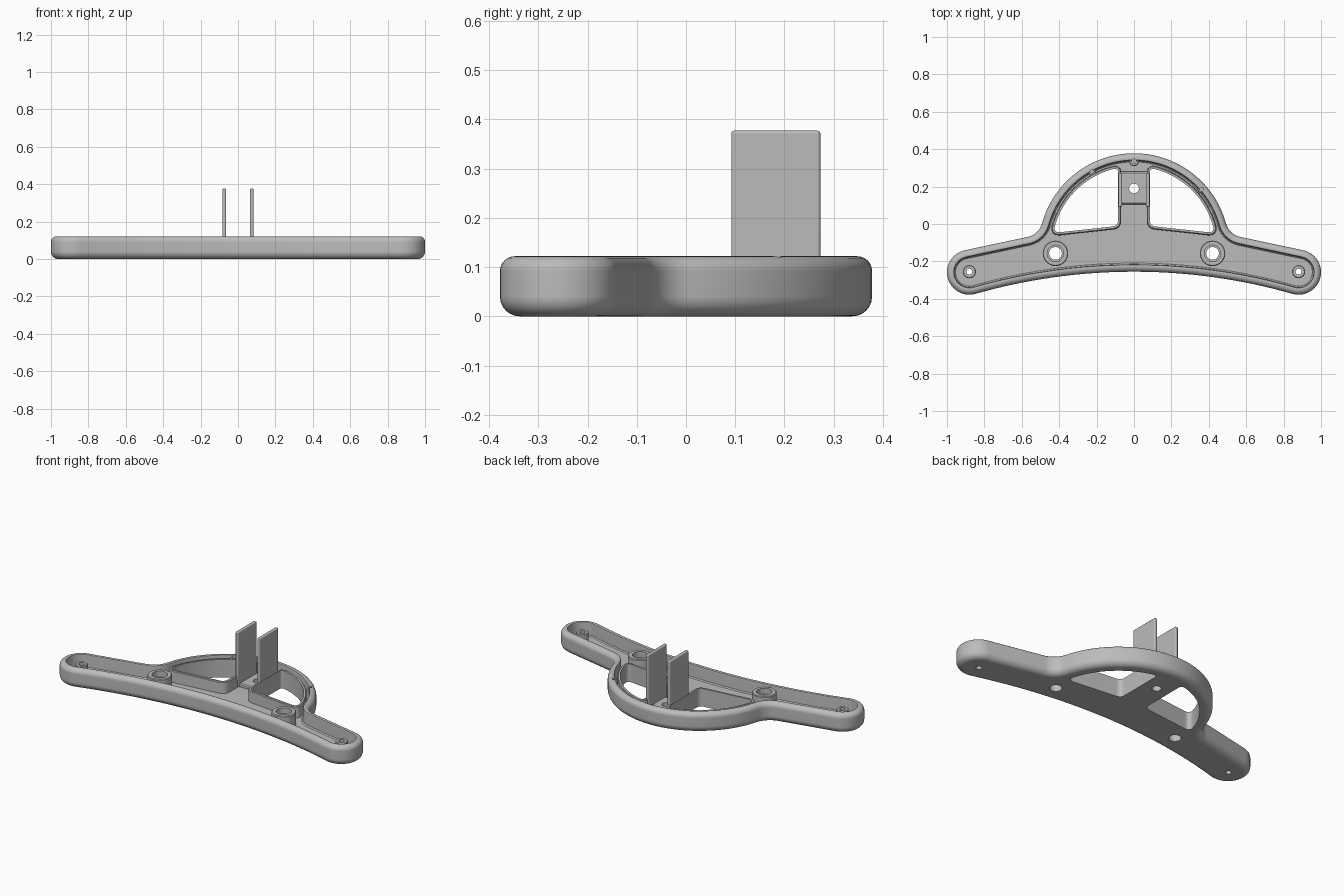
import bpy, bmesh
from math import sin, cos, radians
from mathutils import Vector

if "Cube" in bpy.data.objects:
    bpy.data.objects.remove(bpy.data.objects["Cube"])

grey = bpy.data.materials.new("satin_grey")
grey.use_nodes = True
grey.diffuse_color = (0.5, 0.5, 0.5, 1)
grey.node_tree.nodes["Principled BSDF"].inputs["Base Color"].default_value = (0.5, 0.5, 0.5, 1)

RING_Y = -0.132
FLOOR = 0.04
TOP = 0.122


def arc(cx, cy, r, a0, a1, n):
    angles = [radians(a0 + (a1 - a0) * i / n) for i in range(n + 1)]
    return [Vector((cx + r * cos(a), cy + r * sin(a))) for a in angles]


def corner(p0, c, p1, n=6):
    """Rounded corner as a quadratic curve."""
    ts = [i / n for i in range(n + 1)]
    return [p0 * (1 - t) ** 2 + c * 2 * t * (1 - t) + p1 * t * t for t in ts]


def clean(pts):
    return [p for i, p in enumerate(pts) if (p - pts[i - 1]).length > 0.002]


def inset(pts, d):
    """Move a counter-clockwise loop inward by d."""
    out = []
    for i, p in enumerate(pts):
        a = (p - pts[i - 1]).normalized()
        b = (pts[(i + 1) % len(pts)] - p).normalized()
        na, nb = Vector((-a.y, a.x)), Vector((-b.y, b.x))
        out.append(p + (na + nb) * d / (1 + na.dot(nb)))
    return out


def loft(name, pts, profile):
    """Closed solid from a loop carried through (inset, height) steps."""
    bm = bmesh.new()
    rings = [[bm.verts.new((p.x, p.y, z)) for p in inset(pts, d)] for d, z in profile]
    n = len(pts)
    for lo, hi in zip(rings, rings[1:]):
        for i in range(n):
            j = (i + 1) % n
            bm.faces.new((lo[i], lo[j], hi[j], hi[i]))
    bm.faces.new(rings[0][::-1])
    bm.faces.new(rings[-1])
    bmesh.ops.recalc_face_normals(bm, faces=bm.faces)
    mesh = bpy.data.meshes.new(name)
    bm.to_mesh(mesh)
    bm.free()
    mesh.materials.append(grey)
    obj = bpy.data.objects.new(name, mesh)
    bpy.context.collection.objects.link(obj)
    return obj


def cylinder(x, y, r, z0, z1, soft=0.0):
    steps = [(0, z0), (0, z1 - soft), (soft, z1)] if soft else [(0, z0), (0, z1)]
    return loft("boss", arc(x, y, r, 0, 360, 32)[:-1], steps)


def activate(obj):
    bpy.ops.object.select_all(action='DESELECT')
    obj.select_set(True)
    bpy.context.view_layer.objects.active = obj


def combine(target, tool, operation):
    mod = target.modifiers.new("combine", 'BOOLEAN')
    mod.operation, mod.solver, mod.object = operation, 'EXACT', tool
    activate(target)
    bpy.ops.object.modifier_apply(modifier=mod.name)
    bpy.data.objects.remove(tool)


def smooth(obj):
    activate(obj)
    bpy.ops.object.shade_smooth_by_angle(angle=radians(35))
    mod = obj.modifiers.new("even_normals", 'WEIGHTED_NORMAL')
    mod.keep_sharp = True


# Outline: curved front, round ends, flared shoulders, arched back
half = arc(0, -3.344, 3.089, 90, 74.08, 16)
half += arc(0.88, -0.258, 0.12, -105.92, 78, 24)
half += arc(0.5885, 0.0289, 0.1, 258, 195.29, 10)
half += arc(0, RING_Y, 0.51, 15.29, 90, 28)
half = clean(half)
half[0].x = half[-1].x = 0
outline = half + [Vector((-p.x, p.y)) for p in half[-2:0:-1]]

# Tray: rounded outer wall, rim, inner wall and floor in one section
r_low, r_top = 0.04, 0.03
section = [(r_low - r_low * sin(a), r_low - r_low * cos(a))
           for a in [radians(15 * i) for i in range(7)]]
section += [(r_top - r_top * cos(a), TOP - r_top + r_top * sin(a))
            for a in [radians(15 * i) for i in range(7)]]
section += [(0.036, TOP - 0.002), (0.038, TOP - 0.008), (0.04, FLOOR + 0.006), (0.046, FLOOR)]
tray = loft("tray", outline, section)

# Two windows beside the stem, each with a thin raised wall
bow = arc(0, RING_Y, 0.44, 16, 75.5, 24)
low_in, low_out = Vector((0.085, -0.01)), Vector((0.432, -0.048))
top_in = Vector((0.085, 0.3))
along = (low_out - low_in).normalized()
window = corner(low_in + Vector((0, 0.03)), low_in, low_in + along * 0.03)
window += corner(low_out - along * 0.04, low_out, bow[0])
window += bow[1:-1]
window += corner(bow[-1], top_in, top_in - Vector((0, 0.026)))
window = clean(window)
windows = [window, [Vector((-p.x, p.y)) for p in reversed(window)]]
for w in windows:
    combine(tray, loft("window_wall", w, [(-0.017, 0.02), (-0.015, 0.106), (-0.011, 0.11)]), 'UNION')
for w in windows:
    combine(tray, loft("window_cutter", w, [(0, -0.1), (0, 0.2)]), 'DIFFERENCE')

# Raised seat on the stem between the upright plates
seat = [Vector(p) for p in ((-0.075, 0.105), (0.075, 0.105), (0.075, 0.28), (-0.075, 0.28))]
combine(tray, loft("stem_seat", seat, [(0, 0.02), (0, 0.054), (0.006, 0.06)]), 'UNION')

# Screw bosses: x, y, outer radius, bore radius, top height, bore start
bosses = [(0, 0.335, 0.026, 0.012, 0.108, 0.06),
          (-0.225, 0.28, 0.021, 0.01, 0.108, 0.06),
          (0.36, 0.185, 0.021, 0.01, 0.108, 0.06)]
for s in (-1, 1):
    bosses.append((s * 0.42, -0.157, 0.068, 0.034, 0.12, -0.1))
    bosses.append((s * 0.88, -0.255, 0.035, 0.016, 0.1, -0.1))
for x, y, r, bore, top, start in bosses:
    combine(tray, cylinder(x, y, r, 0.02, top, 0.004), 'UNION')
for x, y, r, bore, top, start in bosses:
    combine(tray, cylinder(x, y, bore, start, 0.3), 'DIFFERENCE')

# Counterbores in the large bosses and the hole through the stem
for s in (-1, 1):
    combine(tray, cylinder(s * 0.42, -0.157, 0.044, 0.085, 0.3), 'DIFFERENCE')
combine(tray, cylinder(0, 0.19, 0.026, -0.1, 0.3), 'DIFFERENCE')
smooth(tray)

# Upright plates on either side of the stem
for side, s in (("right", -1), ("left", 1)):
    x, hw = s * 0.073, 0.01
    base = [Vector(p) for p in ((x - hw, 0.092), (x + hw, 0.092), (x + hw, 0.273), (x - hw, 0.273))]
    plate = loft(side + "_upright_plate", base, [(0, FLOOR), (0, 0.377)])
    bevel = plate.modifiers.new("soft_edges", 'BEVEL')
    bevel.width, bevel.segments = 0.006, 3
    smooth(plate)
